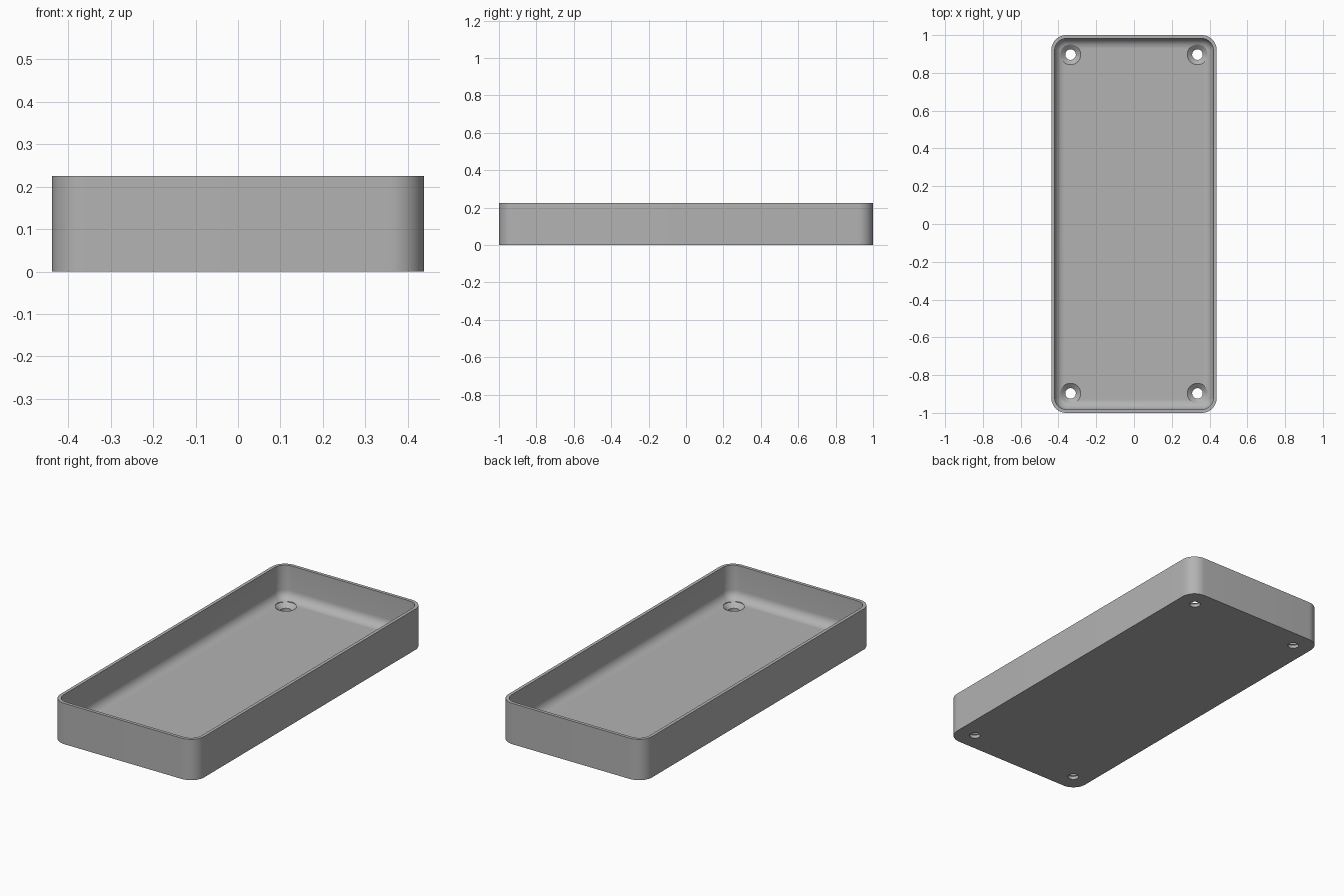
import bpy, bmesh
from math import sin, cos, pi, radians

if "Cube" in bpy.data.objects:
    bpy.data.objects.remove(bpy.data.objects["Cube"], do_unlink=True)

# Overall sizes
HALF_X, HALF_Y, HEIGHT = 0.438, 1.0, 0.225
CORNER, WALL, FLOOR, FILLET = 0.08, 0.018, 0.04, 0.05
HOLE_X, HOLE_Y = 0.336, 0.897
HOLE_R, SINK_R = 0.028, 0.054

grey = bpy.data.materials.new("plain_grey")
grey.use_nodes = True
grey.diffuse_color = (0.45, 0.45, 0.45, 1)
grey.node_tree.nodes["Principled BSDF"].inputs["Base Color"].default_value = grey.diffuse_color


def rounded_ring(bm, inset, z, steps=12):
    """Rounded rectangle of vertices, inset from the outer outline."""
    r = max(CORNER - inset, 0.012)
    cx, cy = HALF_X - inset - r, HALF_Y - inset - r
    ring = []
    for k, (sx, sy) in enumerate([(1, 1), (-1, 1), (-1, -1), (1, -1)]):
        for i in range(steps + 1):
            a = (k + i / steps) * pi / 2
            ring.append(bm.verts.new((sx * cx + r * cos(a), sy * cy + r * sin(a), z)))
    return ring


def make_object(name, bm):
    bmesh.ops.recalc_face_normals(bm, faces=bm.faces)
    mesh = bpy.data.meshes.new(name)
    bm.to_mesh(mesh)
    bm.free()
    mesh.materials.append(grey)
    obj = bpy.data.objects.new(name, mesh)
    bpy.context.collection.objects.link(obj)
    return obj


def loft(name, rings, bm):
    """Skin a stack of rings and cap both ends."""
    for a, b in zip(rings, rings[1:]):
        n = len(a)
        for i in range(n):
            j = (i + 1) % n
            bm.faces.new((a[i], a[j], b[j], b[i]))
    bm.faces.new(rings[0])
    bm.faces.new(rings[-1])
    return make_object(name, bm)


# Tray: outer wall, rim, inner wall, fillet down to the floor
profile = [(0, 0), (0, HEIGHT), (WALL, HEIGHT)]
for i in range(9):
    a = i / 8 * pi / 2
    profile.append((WALL + FILLET * (1 - cos(a)), FLOOR + FILLET * (1 - sin(a))))
bm = bmesh.new()
tray = loft("tray", [rounded_ring(bm, d, z) for d, z in profile], bm)


# Countersunk screw holes through the floor
def hole_cutter(x, y, steps=32):
    bm = bmesh.new()
    rings = []
    for r, z in [(HOLE_R, -0.05), (HOLE_R, FLOOR - 0.022), (SINK_R, FLOOR), (SINK_R, FLOOR + 0.08)]:
        rings.append([bm.verts.new((x + r * cos(2 * pi * i / steps),
                                    y + r * sin(2 * pi * i / steps), z)) for i in range(steps)])
    return loft("hole_cutter", rings, bm)


bpy.ops.object.select_all(action="DESELECT")
tray.select_set(True)
bpy.context.view_layer.objects.active = tray
for sx in (-1, 1):
    for sy in (-1, 1):
        cutter = hole_cutter(sx * HOLE_X, sy * HOLE_Y)
        cutter.hide_render = True
        mod = tray.modifiers.new("screw_hole", "BOOLEAN")
        mod.operation, mod.solver, mod.object = "DIFFERENCE", "EXACT", cutter
        bpy.ops.object.modifier_apply(modifier=mod.name)
        bpy.data.objects.remove(cutter, do_unlink=True)

bpy.ops.object.shade_smooth_by_angle(angle=radians(30))
